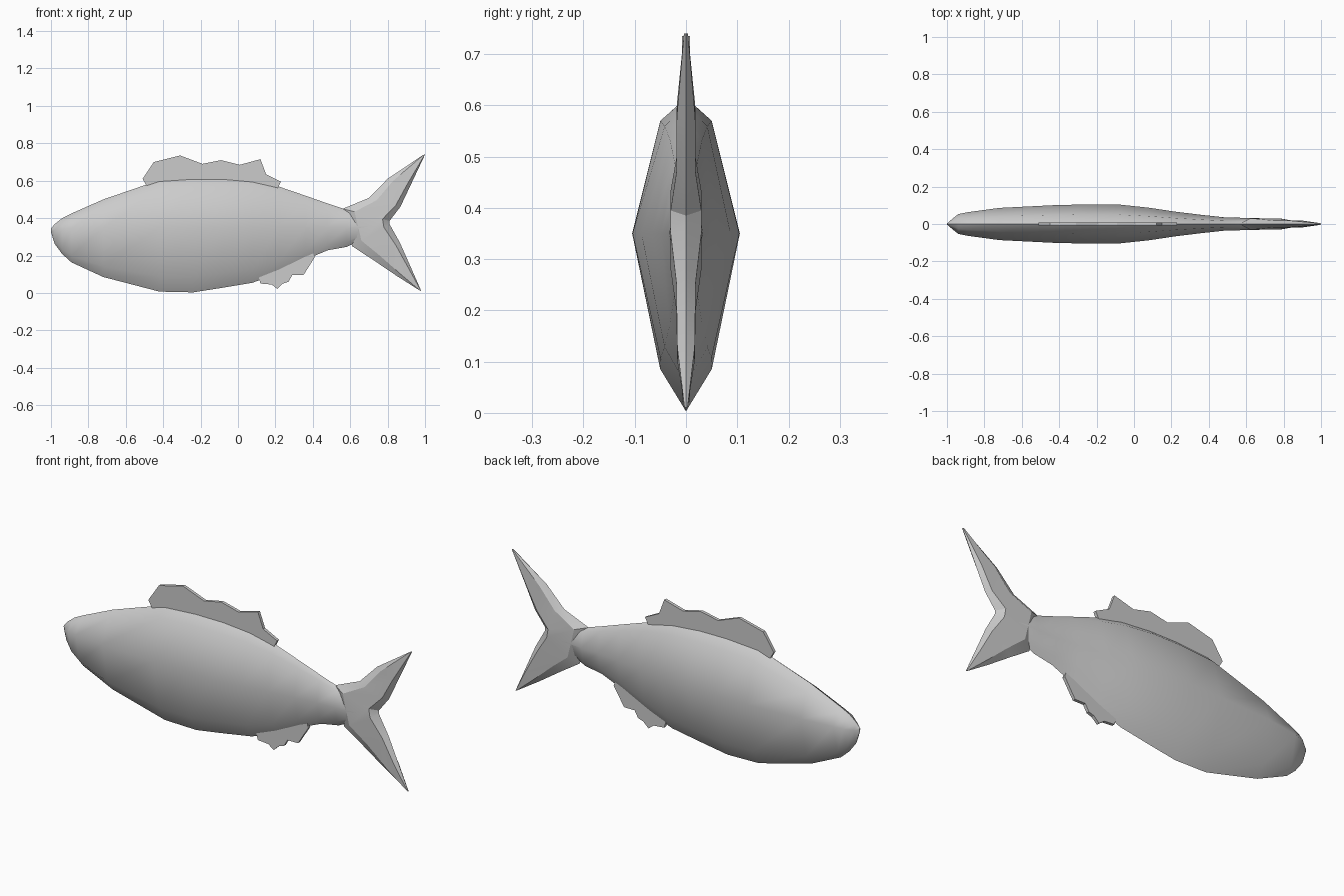
import bpy, bmesh, math

if "Cube" in bpy.data.objects:
    bpy.data.objects.remove(bpy.data.objects["Cube"])


def finish(name, bm, angle):
    bmesh.ops.recalc_face_normals(bm, faces=bm.faces[:])
    mesh = bpy.data.meshes.new(name)
    bm.to_mesh(mesh)
    bm.free()
    obj = bpy.data.objects.new(name, mesh)
    bpy.context.collection.objects.link(obj)
    bpy.ops.object.select_all(action='DESELECT')
    obj.select_set(True)
    bpy.context.view_layer.objects.active = obj
    if angle:
        bpy.ops.object.shade_smooth_by_angle(angle=math.radians(angle))
    return obj


def loft(name, rings, angle):
    """Bridge a list of equally sized rings and cap both ends."""
    bm = bmesh.new()
    rows = [[bm.verts.new(p) for p in ring] for ring in rings]
    n = len(rows[0])
    for a, b in zip(rows, rows[1:]):
        for i in range(n):
            j = (i + 1) % n
            bm.faces.new((a[i], a[j], b[j], b[i]))
    bm.faces.new(rows[0])
    bm.faces.new(rows[-1])
    return finish(name, bm, angle)


def plate(name, outline, half):
    """Thin fin cut from an outline in the xz plane."""
    bm = bmesh.new()
    face = bm.faces.new([bm.verts.new((x, -half, z)) for x, z in outline])
    ext = bmesh.ops.extrude_face_region(bm, geom=[face], use_keep_orig=True)
    verts = [g for g in ext['geom'] if isinstance(g, bmesh.types.BMVert)]
    bmesh.ops.translate(bm, verts=verts, vec=(0, 2 * half, 0))
    return finish(name, bm, 0)


# Body: x, top, bottom, half width
stations = [
    (-1.0, .345, .325, .003), (-.98, .368, .262, .02), (-.94, .40, .208, .053),
    (-.89, .425, .163, .063), (-.72, .50, .085, .086), (-.42, .603, .007, .101),
    (-.24, .615, .003, .105), (-.08, .614, .028, .104), (.08, .60, .055, .087),
    (.22, .568, .11, .066), (.36, .52, .178, .049), (.48, .478, .228, .036),
    (.58, .445, .246, .033), (.78, .39, .345, .028)]


def body_ring(x, top, bot, w):
    h = top - bot
    mid = min(max(.35, bot + .3 * h), top - .3 * h)
    hi, lo = top - .075 * h, bot + .135 * h
    return [(x, 0, top), (x, .48 * w, hi), (x, w, mid), (x, .48 * w, lo),
            (x, 0, bot), (x, -.48 * w, lo), (x, -w, mid), (x, -.48 * w, hi)]


loft("body", [body_ring(*s) for s in stations], 40)

# Tail: leading edge x, z, trailing edge x, z, half thickness
tail_rows = [
    (.99, .738, 1.0, .74, .004), (.80, .61, .92, .57, .018),
    (.70, .508, .868, .46, .019), (.56, .45, .81, .385, .030),
    (.61, .25, .81, .368, .030), (.72, .178, .865, .27, .019),
    (.85, .09, .925, .135, .017), (.97, .014, .98, .01, .003)]


def tail_ring(lx, lz, tx, tz, w):
    def at(t, y):
        return (lx + (tx - lx) * t, y, lz + (tz - lz) * t)
    return [at(0, 0), at(.25, w), at(.85, w), at(1, 0), at(.85, -w), at(.25, -w)]


loft("tail_fin", [tail_ring(*r) for r in tail_rows], 25)

# Fins on the back and belly
plate("back_fin", [
    (-.51, .61), (-.45, .70), (-.31, .735), (-.19, .69), (-.09, .71), (.01, .685),
    (.12, .715), (.15, .635), (.23, .595), (.21, .555), (.05, .57), (-.2, .58),
    (-.4, .57), (-.49, .575)], .008)
plate("belly_fin", [
    (.11, .085), (.12, .05), (.18, .045), (.21, .022), (.24, .05), (.27, .06),
    (.29, .095), (.35, .095), (.41, .19), (.40, .22), (.25, .16), (.12, .10)], .008)
